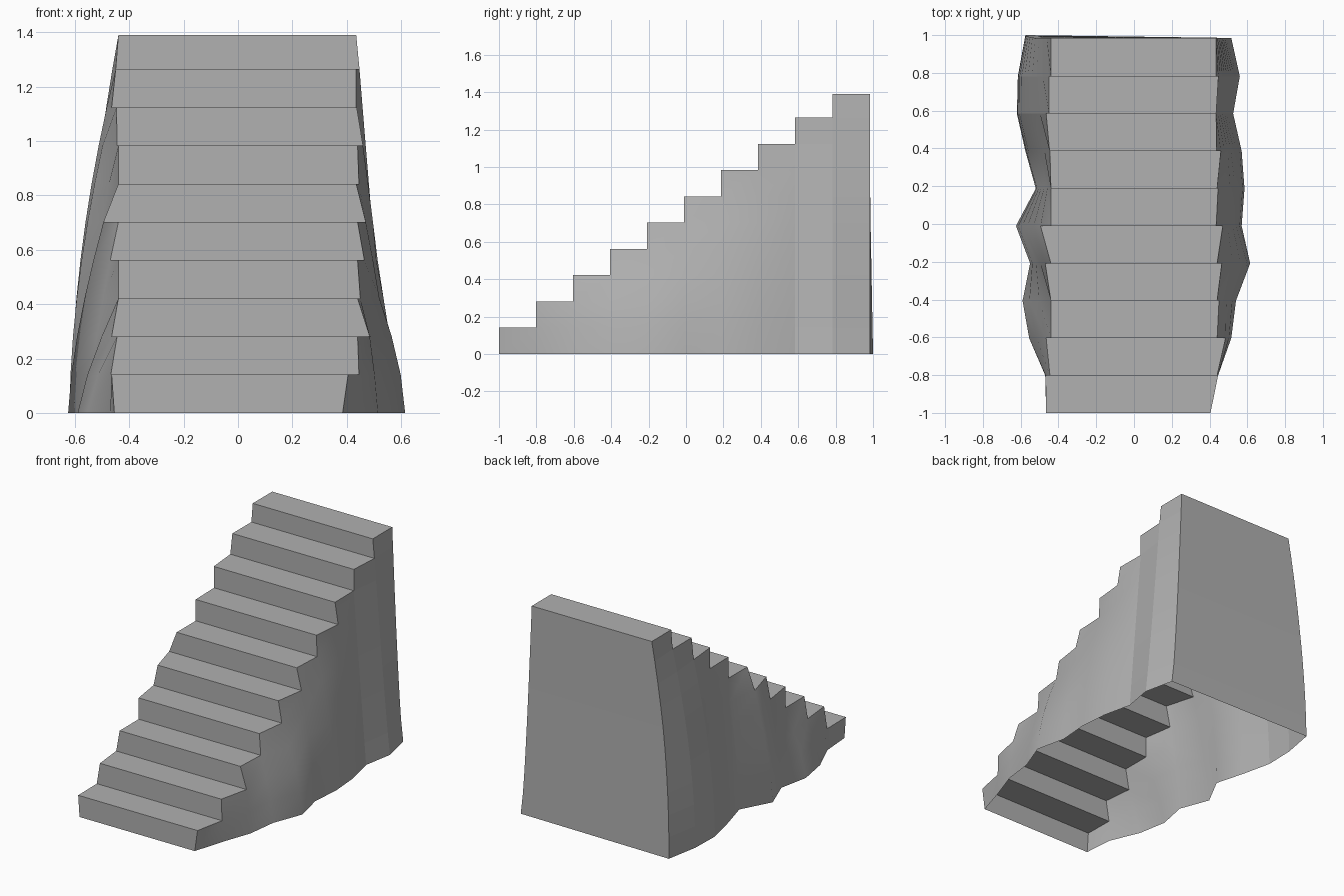
import bpy

cube = bpy.data.objects.get("Cube")
if cube:
    bpy.data.objects.remove(cube)

stone = bpy.data.materials.new("grey stone")
stone.use_nodes = True
GREY = (0.44, 0.44, 0.44, 1)
stone.diffuse_color = GREY
stone.node_tree.nodes["Principled BSDF"].inputs["Base Color"].default_value = GREY

STEPS = 10
Y = [-1 + 0.198 * i for i in range(STEPS)] + [0.985]
Z = [0.1405 * i for i in range(STEPS)] + [1.39]

# Half widths per column, front to back: ground line, foot of riser, nose of tread
LEFT = dict(
    sign=1,
    ground=[.385, .445, .515, .54, .615, .57, .585, .57, .525, .56, .515],
    foot=[.385, .445, .485, .45, .465, .47, .445, .46, .435, .447, .435],
    nose=[.405, .44, .44, .44, .44, .435, .44, .437, .435, .435, .435],
    bulge=[1, 1, 1.3, 1.4, 1.6, 1.4, 1.5, 1.2, 1.0, 0.9, 0.7])
RIGHT = dict(
    sign=-1,
    ground=[.455, .47, .555, .59, .55, .625, .52, .575, .62, .615, .575],
    foot=[.455, .468, .465, .44, .47, .495, .44, .445, .465, .45, .44],
    nose=[.465, .445, .44, .44, .44, .44, .44, .447, .45, .44, .44],
    bulge=[1, 1, 1.2, 1.3, 1.4, 1.5, 1.5, 1.7, 1.8, 1.9, 1.9])


def point(side, i, k):
    """Wall point on column i at step level k."""
    if k > i or i == STEPS and k == i:
        x = side["nose"][i]
    else:
        t = Z[k] / Z[i] if i else 0
        ground, foot = side["ground"][i], side["foot"][i]
        x = ground + (foot - ground) * t ** side["bulge"][i]
    y = Y[i]
    if i == STEPS and side is RIGHT:
        y += 0.015 * max(0, 1 - Z[k] / 0.8)
    return (side["sign"] * x, y, Z[k])


def make_object(name, quads, smooth_until=-2):
    verts, index, faces = [], {}, []
    for quad in quads:
        face = []
        for co in quad:
            if co not in index:
                index[co] = len(verts)
                verts.append(co)
            face.append(index[co])
        faces.append(face)
    mesh = bpy.data.meshes.new(name)
    mesh.from_pydata(verts, [], faces)
    mesh.materials.append(stone)
    for poly in mesh.polygons:
        poly.use_smooth = poly.center.y < smooth_until
    obj = bpy.data.objects.new(name, mesh)
    bpy.context.collection.objects.link(obj)


def across(a, b):
    """Quad from the right wall to the left wall between two wall points."""
    return [point(RIGHT, *a), point(LEFT, *a), point(LEFT, *b), point(RIGHT, *b)]


# Risers and treads, open underneath
treads = []
for i in range(STEPS):
    treads.append(across((i, i), (i, i + 1)))
    far = (i + 1, min(i + 1, STEPS))
    treads.append(across((i, i + 1), far))
make_object("steps", treads)

# Uneven side walls, smooth except for the faceted blocks at the back
for name, side in (("left_wall", LEFT), ("right_wall", RIGHT)):
    quads = []
    for i in range(STEPS):
        for k in range(i + 1):
            quad = [point(side, i, k), point(side, i + 1, k),
                    point(side, i + 1, k + 1), point(side, i, k + 1)]
            quads.append(quad if side is LEFT else quad[::-1])
    make_object(name, quads, smooth_until=Y[8])

# Back wall
make_object("back_wall", [across((STEPS, k), (STEPS, k + 1))[::-1] for k in range(STEPS)])
